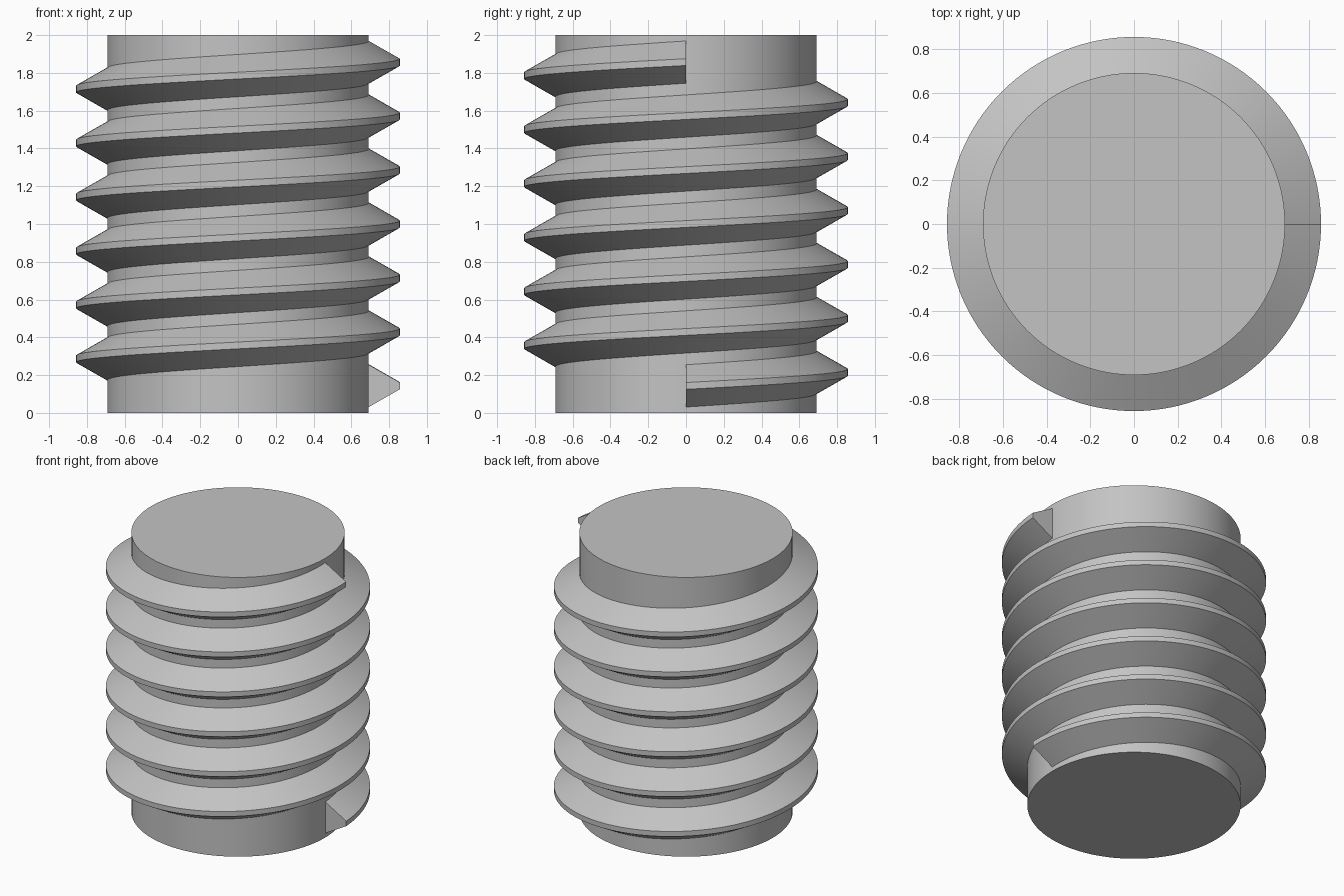
import bpy
import bmesh
from math import cos, sin, tau, radians

SEGMENTS = 128
TURNS = 6
LENGTH = 2.0
PITCH = LENGTH / 7
ROOT_R, CREST_R = 0.692, 0.857
ROOT_HALF, CREST_HALF = 0.112, 0.018
EMBED = 0.03

cube = bpy.data.objects.get("Cube")
if cube:
    bpy.data.objects.remove(cube, do_unlink=True)

# Plain grey metal
GREY = (0.55, 0.55, 0.55, 1)
metal = bpy.data.materials.new("grey metal")
metal.use_nodes = True
metal.diffuse_color = GREY
metal.node_tree.nodes["Principled BSDF"].inputs["Base Color"].default_value = GREY


def make_object(name, bm):
    bmesh.ops.recalc_face_normals(bm, faces=bm.faces)
    mesh = bpy.data.meshes.new(name)
    bm.to_mesh(mesh)
    bm.free()
    mesh.materials.append(metal)
    obj = bpy.data.objects.new(name, mesh)
    bpy.context.collection.objects.link(obj)
    bpy.ops.object.select_all(action="DESELECT")
    obj.select_set(True)
    bpy.context.view_layer.objects.active = obj
    bpy.ops.object.shade_smooth_by_angle(angle=radians(25))
    return obj


# Solid core
bm = bmesh.new()
bmesh.ops.create_cone(bm, cap_ends=True, segments=SEGMENTS,
                      radius1=ROOT_R, radius2=ROOT_R, depth=LENGTH)
bmesh.ops.translate(bm, verts=bm.verts, vec=(0, 0, LENGTH / 2))
make_object("screw_core", bm)

# Helical thread: trapezoid profile swept upwards, foot sunk into the core
profile = [(ROOT_R - EMBED, -ROOT_HALF), (ROOT_R, -ROOT_HALF),
           (CREST_R, -CREST_HALF), (CREST_R, CREST_HALF),
           (ROOT_R, ROOT_HALF), (ROOT_R - EMBED, ROOT_HALF)]
bm = bmesh.new()
rings = []
for i in range(TURNS * SEGMENTS + 1):
    turn = i / SEGMENTS
    c, s = cos(tau * turn), sin(tau * turn)
    z = PITCH * (turn + 0.5)
    rings.append([bm.verts.new((r * c, r * s, z + h)) for r, h in profile])
for low, high in zip(rings, rings[1:]):
    for j in range(len(profile)):
        k = (j + 1) % len(profile)
        bm.faces.new((low[j], low[k], high[k], high[j]))

# Flat ends of the thread
bm.faces.new(rings[0])
bm.faces.new(rings[-1])
make_object("screw_thread", bm)
